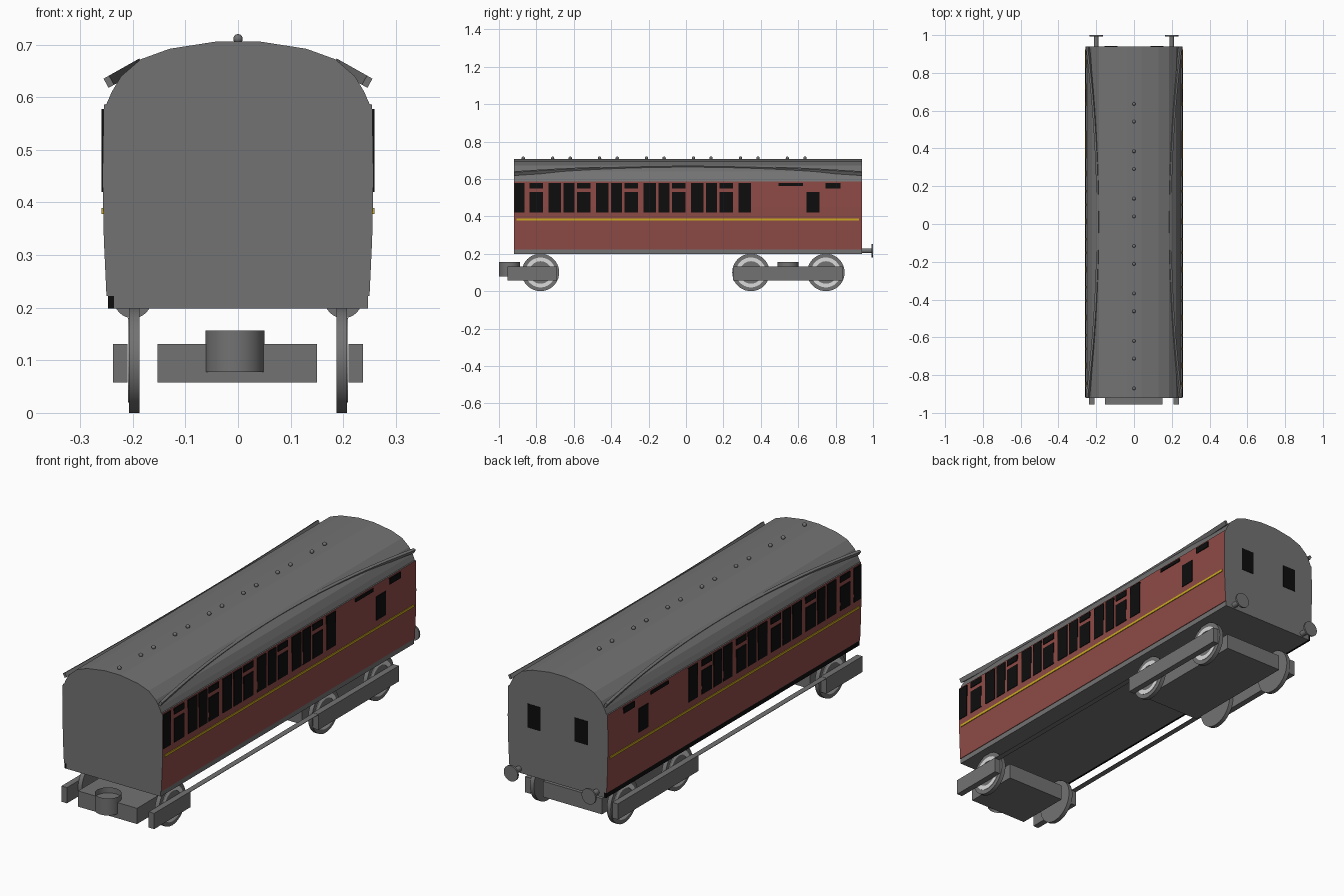
import bpy, bmesh, math
from mathutils import Matrix, Vector

cube = bpy.data.objects.get("Cube")
if cube:
    bpy.data.objects.remove(cube, do_unlink=True)


def material(name, r, g, b):
    m = bpy.data.materials.new(name)
    m.use_nodes = True
    m.diffuse_color = (r, g, b, 1)
    m.node_tree.nodes["Principled BSDF"].inputs["Base Color"].default_value = (r, g, b, 1)
    return m


GREY = material("steel grey", 0.17, 0.17, 0.17)
RED = material("maroon", 0.27, 0.07, 0.062)
BLACK = material("window black", 0.004, 0.004, 0.004)
YELLOW = material("lining yellow", 0.6, 0.4, 0.015)
PALE = material("pale rim", 0.7, 0.7, 0.7)


def finish(name, bm, *mats, smooth=False):
    bmesh.ops.recalc_face_normals(bm, faces=bm.faces)
    mesh = bpy.data.meshes.new(name)
    bm.to_mesh(mesh)
    bm.free()
    for m in mats:
        mesh.materials.append(m)
    ob = bpy.data.objects.new(name, mesh)
    bpy.context.collection.objects.link(ob)
    if smooth:
        bpy.ops.object.select_all(action="DESELECT")
        ob.select_set(True)
        bpy.context.view_layer.objects.active = ob
        bpy.ops.object.shade_smooth_by_angle(angle=math.radians(35))
    return ob


def add_box(bm, x, y, z):
    size = [b - a for a, b in (x, y, z)]
    mid = [(a + b) / 2 for a, b in (x, y, z)]
    bmesh.ops.create_cube(bm, size=1, matrix=Matrix.Translation(mid) @ Matrix.Diagonal((*size, 1)))


def box(name, mat, x, y, z):
    bm = bmesh.new()
    add_box(bm, x, y, z)
    return finish(name, bm, mat)


def cylinder(name, mat, centre, radius, depth, axis="Z", caps=True, sides=32):
    turn = {"X": Matrix.Rotation(math.pi / 2, 4, "Y"),
            "Y": Matrix.Rotation(math.pi / 2, 4, "X"), "Z": Matrix()}[axis]
    bm = bmesh.new()
    bmesh.ops.create_cone(bm, cap_ends=caps, segments=sides, radius1=radius, radius2=radius,
                          depth=depth, matrix=Matrix.Translation(centre) @ turn)
    return finish(name, bm, mat, smooth=True)


def both(x):
    """Ordered x range on the left side, then its mirror."""
    return (("left", 1, x), ("right", -1, (-x[1], -x[0])))


FRONT, REAR = -0.92, 0.94

# Body shell: half cross-section mirrored and extruded along the length
half = [(0.25, 0.222), (0.255, 0.33), (0.2575, 0.45), (0.255, 0.586), (0.25, 0.587),
        (0.24, 0.61), (0.222, 0.64), (0.185, 0.672), (0.13, 0.692), (0.04, 0.706)]
section = half + [(-x, z) for x, z in reversed(half)]
bm = bmesh.new()
face = bm.faces.new([bm.verts.new((x, FRONT, z)) for x, z in section])
moved = bmesh.ops.extrude_face_region(bm, geom=[face], use_keep_orig=True)["geom"]
bmesh.ops.translate(bm, vec=(0, REAR - FRONT, 0),
                    verts=[v for v in moved if isinstance(v, bmesh.types.BMVert)])
bm.normal_update()
for f in bm.faces:
    centre = f.calc_center_median()
    side = abs(f.normal.y) < 0.5 and centre.z < 0.586
    f.material_index = 1 if side else 0
finish("body_shell", bm, GREY, RED)

# Underframe, with a dark sole bar along one side
box("underframe", GREY, (-0.236, 0.247), (FRONT, REAR), (0.198, 0.222))
box("dark_sole_bar", BLACK, (-0.247, -0.236), (FRONT, REAR), (0.198, 0.222))

# Window layout along the side as (start, end, bottom, top)
SILL, HEAD = 0.42, 0.578
panes = [(-0.917, -0.863, SILL, HEAD)]
for i in range(5):
    y = -0.836 + i * 0.254
    panes += [(y, y + 0.072, SILL, 0.53), (y, y + 0.072, 0.55, HEAD)]
    panes.append((y + 0.102, y + 0.168, SILL, HEAD))
    if i < 4:
        panes.append((y + 0.182, y + 0.24, SILL, HEAD))
panes += [(0.495, 0.625, 0.563, HEAD), (0.645, 0.715, SILL, 0.53), (0.745, 0.825, 0.55, HEAD)]

for label, sign, x in both((0.2505, 0.2595)):
    bm = bmesh.new()
    for y0, y1, z0, z1 in panes:
        add_box(bm, x, (y0, y1), (z0, z1))
    finish(label + "_windows", bm, BLACK)
    box(label + "_lining", YELLOW, x, (-0.905, 0.925), (0.378, 0.389))

# Rear end windows
for label, sign, x in both((0.088, 0.155)):
    box(label + "_end_window", BLACK, x, (REAR - 0.004, REAR + 0.002), (SILL, 0.53))

# Curved rain strips lying in a plane tilted with the roof
down, out = Vector((0.87, 0, -0.49)), Vector((0.49, 0, 0.87))
for label, sign, x in both((0, 1)):
    bm = bmesh.new()
    rings = []
    for i in range(25):
        t = i / 12 - 1
        base = Vector((0.178, (FRONT + REAR) / 2 + t * 0.93, 0.656)) + down * 0.066 * t * t
        corners = [base, base + down * 0.012, base + down * 0.012 + out * 0.02, base + out * 0.02]
        rings.append([bm.verts.new((p.x * sign, p.y, p.z)) for p in corners])
    for a, b in zip(rings, rings[1:]):
        for k in range(4):
            n = (k + 1) % 4
            bm.faces.new((a[k], a[n], b[n], b[k]))
    bm.faces.new(rings[0])
    bm.faces.new(rings[-1])
    finish(label + "_rain_strip", bm, GREY)

# Roof vents: alternating wide and narrow spacing
bm = bmesh.new()
y = -0.87
for i in range(13):
    bmesh.ops.create_uvsphere(bm, u_segments=12, v_segments=8, radius=0.009,
                              matrix=Matrix.Translation((0, y, 0.711)))
    y += 0.157 if i % 2 == 0 else 0.094
finish("roof_vents", bm, GREY, smooth=True)

# Rear buffers
for label, sign, x in both((0, 1)):
    cylinder(label + "_buffer_shank", GREY, (sign * 0.2, 0.965, 0.216), 0.013, 0.06, "Y", sides=16)
    cylinder(label + "_buffer_head", GREY, (sign * 0.2, 0.996, 0.216), 0.036, 0.008, "Y")


def wheel(name, sign, y):
    cylinder(name, GREY, (sign * 0.197, y, 0.1), 0.1, 0.02, "X", sides=40)
    # Pale ring on the outer face
    bm = bmesh.new()
    rings = []
    for r in (0.06, 0.08):
        rings.append([bm.verts.new((sign * 0.2085, y + r * math.cos(a), 0.1 + r * math.sin(a)))
                      for a in (math.tau * k / 40 for k in range(40))])
    for k in range(40):
        n = (k + 1) % 40
        loop = [rings[0][k], rings[1][k], rings[1][n], rings[0][n]]
        bm.faces.new(loop)
    ring = finish(name + "_ring", bm, PALE)
    solid = ring.modifiers.new("thickness", "SOLIDIFY")
    solid.thickness, solid.offset = 0.002, 0


def bogie(name, bars, frame, pivot, axles):
    box(name + "_frame", GREY, (-0.153, 0.15), frame, (0.058, 0.131))
    cylinder(name + "_pivot", GREY, (-0.006, pivot, 0.117), 0.056, 0.079, caps=False)
    for label, sign, x in both((0.21, 0.238)):
        box(f"{name}_{label}_bar", GREY, x, bars, (0.058, 0.131))
        for i, y in enumerate(axles):
            wheel(f"{name}_{label}_wheel_{i + 1}", sign, y)


bogie("front_bogie", (-0.955, -0.69), (-0.955, -0.69), -0.944, [-0.778])
bogie("rear_bogie", (0.25, 0.84), (0.255, 0.835), 0.546, [0.347, 0.748])

# Thin strips joining the bogie bars
for label, sign, x in both((0.212, 0.238)):
    box(label + "_tie_strip", GREY, x, (-0.69, 0.25), (0.128, 0.13))
